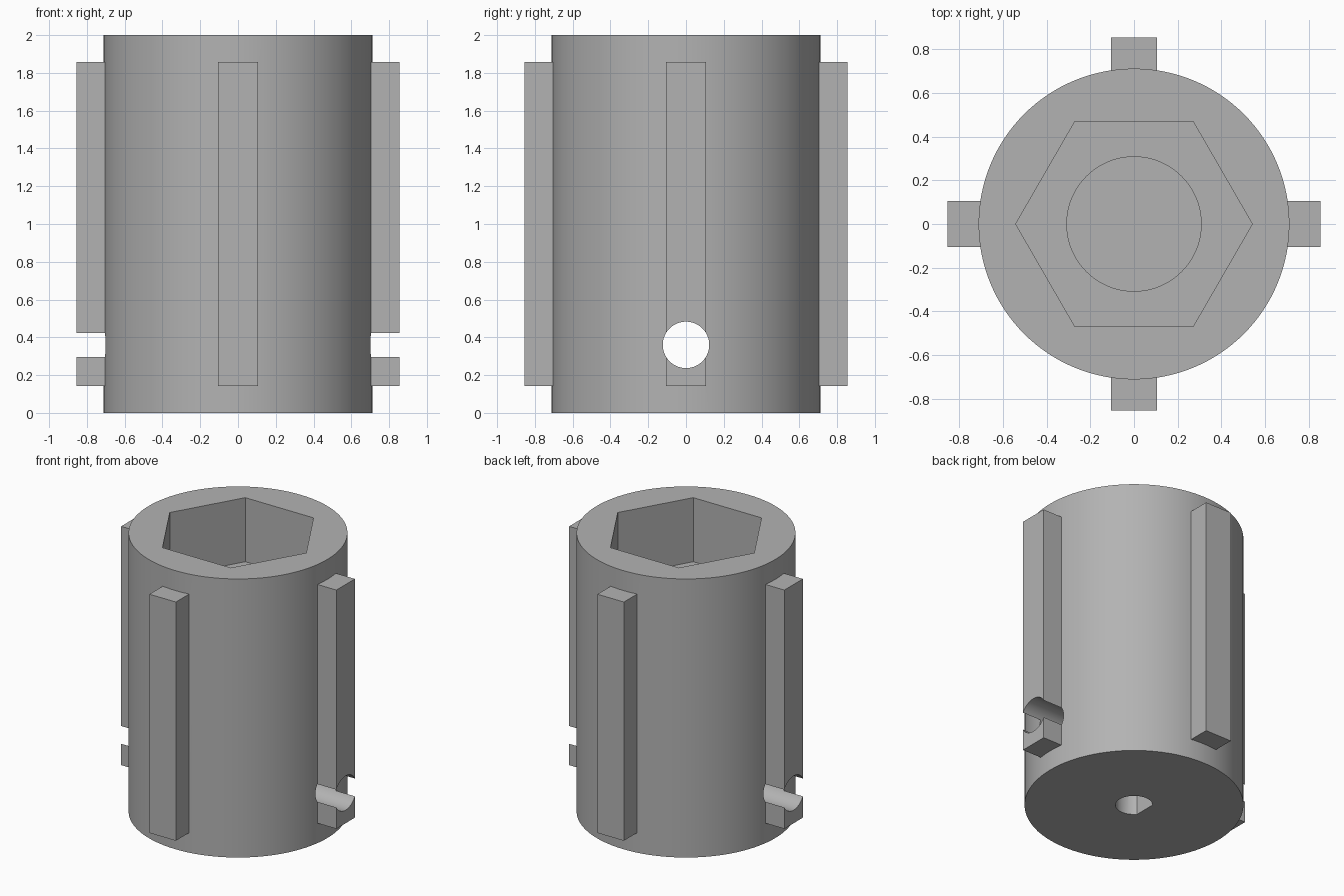
import bpy
import bmesh
import math
from mathutils import Matrix

cube = bpy.data.objects.get("Cube")
if cube:
    bpy.data.objects.remove(cube, do_unlink=True)

# One plain grey for the whole part
GREY = (0.45, 0.45, 0.45, 1)
grey = bpy.data.materials.new("plain_grey")
grey.use_nodes = True
grey.diffuse_color = GREY
grey.node_tree.nodes["Principled BSDF"].inputs["Base Color"].default_value = GREY


def add_object(name, bm):
    mesh = bpy.data.meshes.new(name)
    bmesh.ops.recalc_face_normals(bm, faces=bm.faces)
    bm.to_mesh(mesh)
    bm.free()
    mesh.materials.append(grey)
    ob = bpy.data.objects.new(name, mesh)
    bpy.context.collection.objects.link(ob)
    return ob


def prism(name, radius, low, high, sides, turn=Matrix()):
    """Upright prism or cylinder between two heights, then turned."""
    bm = bmesh.new()
    place = turn @ Matrix.Translation((0, 0, (low + high) / 2))
    bmesh.ops.create_cone(bm, cap_ends=True, segments=sides, radius1=radius,
                          radius2=radius, depth=high - low, matrix=place)
    return add_object(name, bm)


def combine(target, tool, operation):
    """Boolean the tool into the target and discard it."""
    mod = target.modifiers.new(tool.name, 'BOOLEAN')
    mod.operation = operation
    mod.solver = 'EXACT'
    mod.object = tool
    bpy.context.view_layer.objects.active = target
    bpy.ops.object.modifier_apply(modifier=mod.name)
    bpy.data.objects.remove(tool, do_unlink=True)


# Main cylinder
body = prism("ribbed_coupler", 0.712, 0, 2, 128)

# Four ribs around the outside
for i in range(4):
    bm = bmesh.new()
    place = (Matrix.Rotation(i * math.pi / 2, 4, 'Z')
             @ Matrix.Translation((0.73, 0, 1.0))
             @ Matrix.Diagonal((0.25, 0.21, 1.714, 1)))
    bmesh.ops.create_cube(bm, size=1, matrix=place)
    combine(body, add_object("rib", bm), 'UNION')

# Hexagonal socket with a round bore below it
combine(body, prism("hex_socket", 0.542, 1.54, 2.1, 6,
                    Matrix.Rotation(math.pi / 6 * 3, 4, 'Z')), 'DIFFERENCE')
combine(body, prism("round_bore", 0.308, 0.86, 1.6, 96), 'DIFFERENCE')

# Shaft hole in the underside, with one flat side
shaft = prism("shaft_hole", 0.121, -0.1, 0.71, 64)
bm = bmesh.new()
bm.from_mesh(shaft.data)
cut = bmesh.ops.bisect_plane(bm, geom=bm.verts[:] + bm.edges[:] + bm.faces[:],
                             plane_co=(-0.092, 0, 0), plane_no=(-1, 0, 0),
                             clear_outer=True)
bmesh.ops.holes_fill(bm, edges=[e for e in bm.edges if e.is_boundary])
bm.to_mesh(shaft.data)
bm.free()
combine(body, shaft, 'DIFFERENCE')

# Screw hole straight through two of the ribs
across = Matrix.Translation((0, 0, 0.36)) @ Matrix.Rotation(math.pi / 2, 4, 'Y')
combine(body, prism("screw_hole", 0.123, -1, 1, 64, across), 'DIFFERENCE')

# Smooth curved walls, sharp edges
bpy.ops.object.select_all(action='DESELECT')
body.select_set(True)
bpy.context.view_layer.objects.active = body
bpy.ops.object.shade_smooth_by_angle(angle=math.radians(25))
